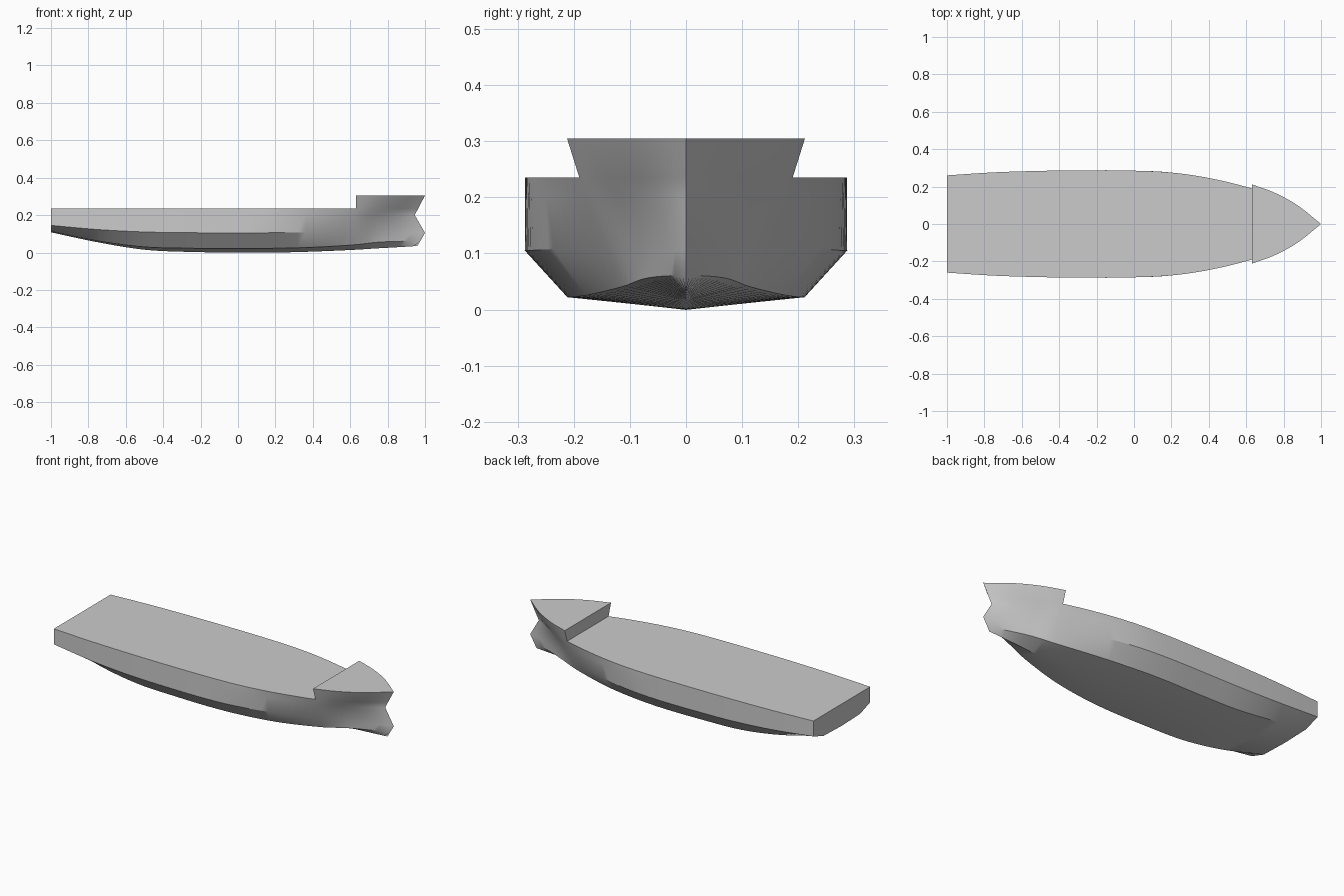
import bpy
import bmesh
import math

# Remove the default object
old = bpy.data.objects.get("Cube")
if old:
    bpy.data.objects.remove(old, do_unlink=True)

# Single grey paint for the whole ship
paint = bpy.data.materials.new("hull_grey")
paint.use_nodes = True
grey = (0.6, 0.6, 0.6, 1)
paint.diffuse_color = grey
paint.node_tree.nodes["Principled BSDF"].inputs["Base Color"].default_value = grey

STEP_X = 0.63                                   # aft end of the forecastle
AFT = [-1, -0.75, -0.5, -0.25, 0, 0.2, 0.4, STEP_X]
FORE = [0.33, 0.66, 1]                          # fractions from step to stem
SUBDIV = 5


def spline(values, knots):
    """Sample a smooth curve through values at the given knots."""
    last = len(values) - 1
    slope = []
    for i in range(last + 1):
        a, b = max(i - 1, 0), min(i + 1, last)
        slope.append((values[b] - values[a]) / (knots[b] - knots[a]))
    out = []
    for i in range(last):
        h = knots[i + 1] - knots[i]
        for s in range(SUBDIV):
            t = s / SUBDIV
            out.append(values[i] * (1 + 2 * t) * (1 - t) ** 2
                       + slope[i] * h * t * (1 - t) ** 2
                       + values[i + 1] * t * t * (3 - 2 * t)
                       + slope[i + 1] * h * t * t * (t - 1))
    return out + [values[-1]]


def hull_line(widths, heights, stem_x, fore_only=False):
    """Points of one long line of the hull, from the stern (or step) to the stem."""
    fore = [STEP_X + (stem_x - STEP_X) * u for u in FORE]
    knots = [STEP_X] + fore if fore_only else AFT + fore
    if not isinstance(heights, list):
        heights = [heights] * len(knots)
    if not isinstance(widths, list):
        widths = [widths] * len(knots)
    xs = []
    for a, b in zip(knots, knots[1:]):
        xs += [a + (b - a) * s / SUBDIV for s in range(SUBDIV)]
    xs.append(knots[-1])
    return list(zip(xs, spline(widths, knots), spline(heights, knots)))


# Lines of the hull from keel to deck edge
side = [0.26, 0.276, 0.284, 0.287, 0.285, 0.275]
lines = [
    hull_line(0, [.108, .055, .015, .003, 0, 0, .005, .015, .022, .028, .035], 0.96),
    hull_line([.167, .195, .207, .21, .21, .195, .165, .11, .075, .035, 0],
              [.113, .062, .03, .023, .022, .023, .028, .042, .055, .06, .06], 0.974),
    hull_line(side[:5] + [.268, .225, .14, .08, .035, 0],
              [.145, .123, .11, .106, .105, .106, .108, .107, .106, .105, .105], 1.0),
    hull_line(side + [.24, .178, .125, .063, 0], 0.2, 0.945),
    hull_line(side + [.246, .19, .145, .08, 0], 0.235, 0.963),
]
rail = hull_line([.212, .167, .1, 0], 0.305, 1.0, fore_only=True)

bm = bmesh.new()


def add_row(points, sign):
    return [bm.verts.new((x, sign * y, z)) for x, y, z in points]


def skin(lower, upper):
    for i in range(len(lower) - 1):
        bm.faces.new((lower[i], lower[i + 1], upper[i + 1], upper[i]))


# Both sides of the shell, with the flared forecastle above the deck edge
step = (len(AFT) - 1) * SUBDIV
shell = {}
for sign in (1, -1):
    rows = [add_row(line, sign) for line in lines]
    top = add_row(rail, sign)
    for lower, upper in zip(rows, rows[1:]):
        skin(lower, upper)
    skin(rows[-1][step:], top)
    shell[sign] = rows, top

# Main deck, forecastle deck, bulkhead at the step and transom
(left, left_top), (right, right_top) = shell[1], shell[-1]
skin(left[-1][:step + 1], right[-1][:step + 1])
skin(left_top, right_top)
bm.faces.new((left[-1][step], right[-1][step], right_top[0], left_top[0]))
bm.faces.new([row[0] for row in left] + [row[0] for row in reversed(right[1:])])

bmesh.ops.remove_doubles(bm, verts=bm.verts, dist=0.0002)
bmesh.ops.recalc_face_normals(bm, faces=bm.faces)
mesh = bpy.data.meshes.new("ship_hull")
bm.to_mesh(mesh)
bm.free()
mesh.materials.append(paint)
hull = bpy.data.objects.new("ship_hull", mesh)
bpy.context.collection.objects.link(hull)

# Smooth plating with crisp chines and deck edges
bpy.ops.object.select_all(action="DESELECT")
hull.select_set(True)
bpy.context.view_layer.objects.active = hull
bpy.ops.object.shade_smooth_by_angle(angle=math.radians(30))
